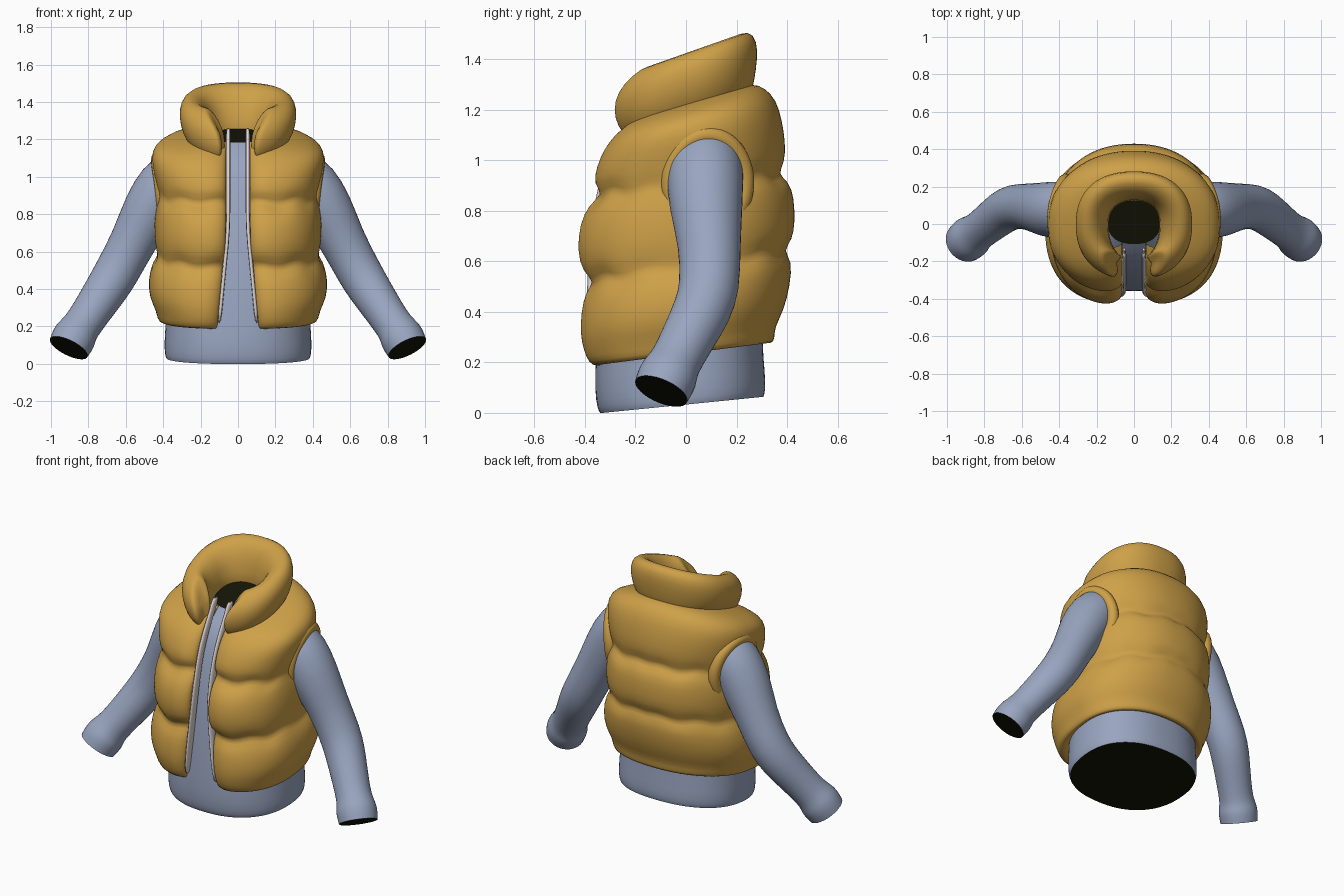
import bpy, bmesh
from math import sin, cos, pi, exp, asin, copysign
from mathutils import Vector

old = bpy.data.objects.get("Cube")
if old:
    bpy.data.objects.remove(old)


def material(name, rgb):
    m = bpy.data.materials.new(name)
    m.use_nodes = True
    m.diffuse_color = (*rgb, 1)
    bsdf = m.node_tree.nodes["Principled BSDF"]
    bsdf.inputs["Base Color"].default_value = (*rgb, 1)
    bsdf.inputs["Roughness"].default_value = 0.8
    return m


MUSTARD = material("mustard padding", (0.62, 0.355, 0.065))
BLUE = material("grey blue knit", (0.32, 0.38, 0.53))
DARK = material("dark lining", (0.007, 0.007, 0.002))
TAPE = material("pale zip tape", (0.74, 0.66, 0.66))


def finish(name, bm, mat, mirror=False):
    """Turn a bmesh into a smooth subdivided object."""
    bmesh.ops.recalc_face_normals(bm, faces=bm.faces)
    mesh = bpy.data.meshes.new(name)
    bm.to_mesh(mesh)
    bm.free()
    mesh.materials.append(mat)
    mesh.shade_smooth()
    obj = bpy.data.objects.new(name, mesh)
    bpy.context.collection.objects.link(obj)
    if mirror:
        mod = obj.modifiers.new("Mirror", "MIRROR")
        mod.use_clip = True
    sub = obj.modifiers.new("Subdivision", "SUBSURF")
    sub.levels = sub.render_levels = 1


def loft(name, rings, mat, closed=True, cap_start=False, mirror=False):
    """Skin a list of equally long point rings."""
    bm = bmesh.new()
    rows = [[bm.verts.new(p) for p in ring] for ring in rings]
    count = len(rows[0])
    for a, b in zip(rows, rows[1:]):
        for i in range(count if closed else count - 1):
            j = (i + 1) % count
            bm.faces.new((a[i], a[j], b[j], b[i]))
    if cap_start:
        bm.faces.new(rows[0])
    finish(name, bm, mat, mirror)


def shrink(ring, factor):
    centre = sum((Vector(p) for p in ring), Vector()) / len(ring)
    return [centre.lerp(Vector(p), factor) for p in ring]


def opening(name, ring):
    """Dark disc filling the end of a tube."""
    loft(name, [shrink(ring, 0.4), shrink(ring, 0.8), ring], DARK, cap_start=True)


def section(row, a, n_front=2.3, n_back=2.3):
    """Point on a tilted rounded section; angle 0 is the front, pi the back."""
    z, rx, front, back, tilt = row
    s, c = sin(a), -cos(a)
    n = n_back if c > 0 else n_front
    x = rx * copysign(abs(s) ** (2 / n), s)
    y = (back if c > 0 else -front) * copysign(abs(c) ** (2 / n), c)
    return Vector((x, y, z + tilt * y))


def front_angle(rx, gap, n=2.3):
    """Angle at which a section reaches x = gap on the front."""
    return asin(min(1, gap / rx) ** (n / 2))


# Shirt: height, half width, front y, back y, tilt
shirt = [
    (.033, .385, -.34, .307, .10), (.05, .393, -.352, .315, .10),
    (.12, .395, -.362, .315, .10), (.25, .385, -.36, .30, .12),
    (.45, .38, -.345, .31, .13), (.70, .38, -.32, .32, .12),
    (.90, .37, -.275, .31, .11), (1.05, .34, -.235, .28, .15),
    (1.15, .26, -.185, .21, .25), (1.205, .155, -.125, .15, .31),
    (1.217, .14, -.108, .135, .31)]
shirt_rings = [[section(r, 2 * pi * i / 40) for i in range(40)] for r in shirt]
loft("shirt_body", shirt_rings, BLUE)
opening("shirt_bottom_opening", shirt_rings[0])
opening("neck_opening", shirt_rings[-1])

# Padded vest: three puffed bands, same row layout
vest = [
    (.255, .38, -.33, .30, .12), (.226, .415, -.38, .34, .13),
    (.25, .432, -.415, .352, .13), (.295, .44, -.432, .35, .12),
    (.36, .474, -.443, .388, .12), (.45, .48, -.437, .412, .13),
    (.54, .46, -.42, .422, .15), (.578, .425, -.378, .383, .155),
    (.62, .438, -.432, .422, .15), (.70, .45, -.45, .432, .13),
    (.80, .445, -.44, .428, .12), (.867, .433, -.403, .41, .11),
    (.90, .42, -.342, .36, .11), (.945, .433, -.385, .392, .11),
    (1.02, .448, -.372, .394, .13), (1.10, .465, -.338, .38, .16),
    (1.16, .45, -.30, .358, .22), (1.20, .386, -.265, .313, .28),
    (1.225, .27, -.235, .265, .30), (1.235, .18, -.16, .18, .30)]
seams = (.578, .90)
FRONT, BACK = 2.55, 2.2


def vest_gap(z):
    return .06 + .05 * max(0, min(1, (.72 - z) / .5))


vest_rings = []
for row in vest:
    z, rx = row[:2]
    gap = vest_gap(z)
    start = front_angle(rx, gap, FRONT)
    ring = []
    for i in range(41):
        t = i / 40
        a = start + (pi - start) * t ** 1.15
        p = section(row, a, FRONT, BACK)
        p.y += .055 * exp(-(p.x - gap) / .045) if a < pi / 2 else 0
        near = sum(exp(-((z - s) / .045) ** 2) for s in seams)
        p.z += near * .012 * sin(11 * a)
        p.x = 0 if i == 40 else p.x
        ring.append(p)
    # turn the front edge back towards the shirt
    lip = [ring[0] + Vector((.008, d, 0)) for d in (.11, .03)]
    vest_rings.append(lip + ring)
loft("vest_body", vest_rings, MUSTARD, closed=False, mirror=True)

# Collar: closed padded section swept round the neck, with a V at the front
collar = [
    (1.14, .215, -.225, .22, .31), (1.178, .258, -.265, .26, .32),
    (1.245, .298, -.298, .272, .29), (1.32, .315, -.302, .283, .28),
    (1.385, .31, -.275, .282, .32), (1.428, .272, -.225, .25, .35),
    (1.425, .22, -.185, .185, .36), (1.37, .165, -.18, .145, .34),
    (1.28, .138, -.19, .127, .32), (1.165, .13, -.19, .12, .30)]
gaps = (.11, .10, .10, .12, .155, .18, .16, .12, .08, .075)
slices = []
for i in range(25):
    ring = []
    for row, gap in zip(collar, gaps):
        start = front_angle(row[1], gap)
        p = section(row, start + (pi - start) * i / 24)
        p.x = 0 if i == 24 else p.x
        ring.append(p)
    slices.append(ring)
ends = [[p + Vector((-shift, 0, 0)) for p in shrink(slices[0], size)]
        for size, shift in ((.55, .026), (.88, .014))]
loft("collar", ends + slices, MUSTARD, cap_start=True, mirror=True)


def tube(name, points, radius, mat):
    """Closed round cord through the points."""
    curve = bpy.data.curves.new(name, "CURVE")
    curve.dimensions = "3D"
    curve.bevel_depth = radius
    curve.bevel_resolution = 3
    spline = curve.splines.new("POLY")
    spline.points.add(len(points) - 1)
    for q, p in zip(spline.points, points):
        q.co = (*p, 1)
    spline.use_cyclic_u = True
    spline.use_smooth = True
    curve.materials.append(mat)
    obj = bpy.data.objects.new(name, curve)
    bpy.context.collection.objects.link(obj)


# Sleeve path: centre x, y, z and radius
sleeve = [
    (.33, .075, 1.0, .145), (.39, .075, .96, .155), (.47, .077, .83, .15),
    (.56, .095, .655, .122), (.645, .095, .495, .122), (.70, .065, .405, .117),
    (.76, .017, .315, .109), (.82, -.03, .225, .103), (.85, -.052, .185, .106),
    (.87, -.068, .152, .119), (.889, -.084, .118, .118), (.905, -.098, .086, .113)]

# Front line of the zip tape: y, z from hem to collar
zip_line = [(-.388, .205), (-.398, .35), (-.393, .55), (-.388, .72),
            (-.352, .90), (-.308, 1.03), (-.255, 1.13), (-.21, 1.2), (-.185, 1.26)]

for side, sign in (("left", 1), ("right", -1)):
    flip = Vector((sign, 1, 1))
    centres = [Vector(p[:3]) for p in sleeve]
    rings = []
    for k, c in enumerate(centres):
        t = centres[min(k + 1, len(centres) - 1)] - centres[max(k - 1, 0)]
        u = t.cross(Vector((0, 1, 0))).normalized()
        v = u.cross(t).normalized()
        r = sleeve[k][3]
        ring = [c + r * (u * cos(2 * pi * i / 20) + v * sin(2 * pi * i / 20))
                for i in range(20)]
        rings.append([p * flip for p in ring])
    loft(side + "_sleeve", rings, BLUE)
    opening(side + "_cuff_opening", rings[-1])

    # Padded armhole rim sunk into the side of the vest
    rim = []
    for i in range(48):
        a = 2 * pi * i / 48
        y, z = .085 + .15 * cos(a), .915 + .185 * sin(a)
        x = .412 - .9 * y * y + .02 * sin(a)
        rim.append(Vector((x, y, z)) * flip)
    tube(side + "_armhole_rim", rim, .036, MUSTARD)

    # Flat zip tape lining the front edge
    bands = []
    for y, z in zip_line:
        x = vest_gap(z)
        band = [(x - .022, y), (x + .004, y), (x + .004, y + .07), (x - .018, y + .07)]
        bands.append([Vector((px, py, z)) * flip for px, py in band])
    loft(side + "_zip_tape", bands + [shrink(bands[-1], .3)], TAPE, cap_start=True)
